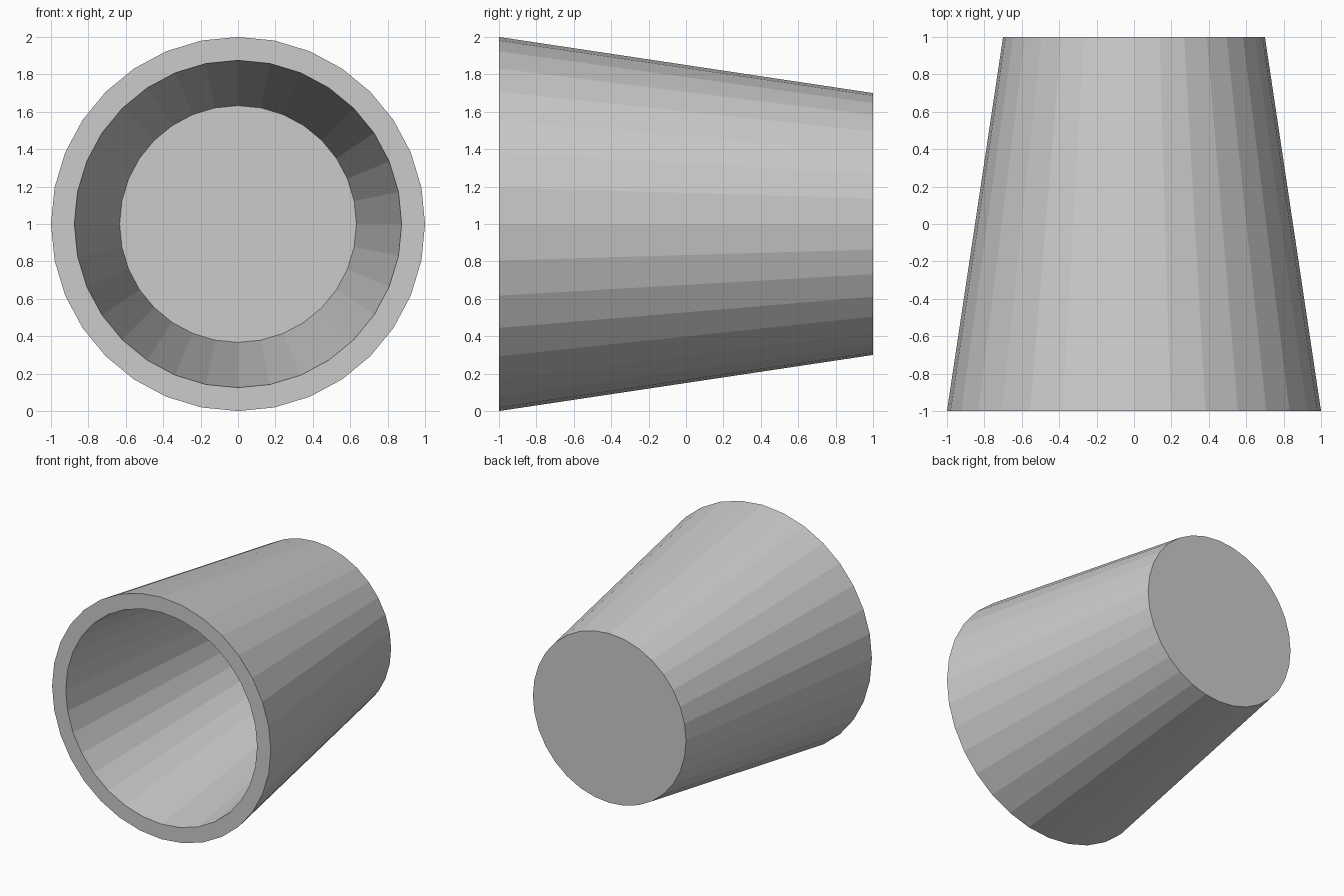
import bpy, bmesh
from math import sin, cos, pi

if "Cube" in bpy.data.objects:
    bpy.data.objects.remove(bpy.data.objects["Cube"])

SIDES = 32
# (radius, y) profile: outer base, outer rim, inner rim, inner floor
PROFILE = [(0.70, 1.0), (1.0, -1.0), (0.875, -1.0), (0.633, 0.86)]

bm = bmesh.new()


def ring(radius, y):
    return [bm.verts.new((radius * cos(2 * pi * i / SIDES), y,
                          1 + radius * sin(2 * pi * i / SIDES)))
            for i in range(SIDES)]


rings = [ring(r, y) for r, y in PROFILE]

# Tapered outer wall, flat rim and inner wall
for a, b in zip(rings, rings[1:]):
    for i in range(SIDES):
        j = (i + 1) % SIDES
        bm.faces.new((a[i], a[j], b[j], b[i]))

# Closed base and inner floor
bm.faces.new(rings[0])
bm.faces.new(rings[-1])
bmesh.ops.recalc_face_normals(bm, faces=bm.faces)

mesh = bpy.data.meshes.new("tapered_cup")
bm.to_mesh(mesh)
bm.free()
bpy.context.collection.objects.link(bpy.data.objects.new("tapered_cup", mesh))
